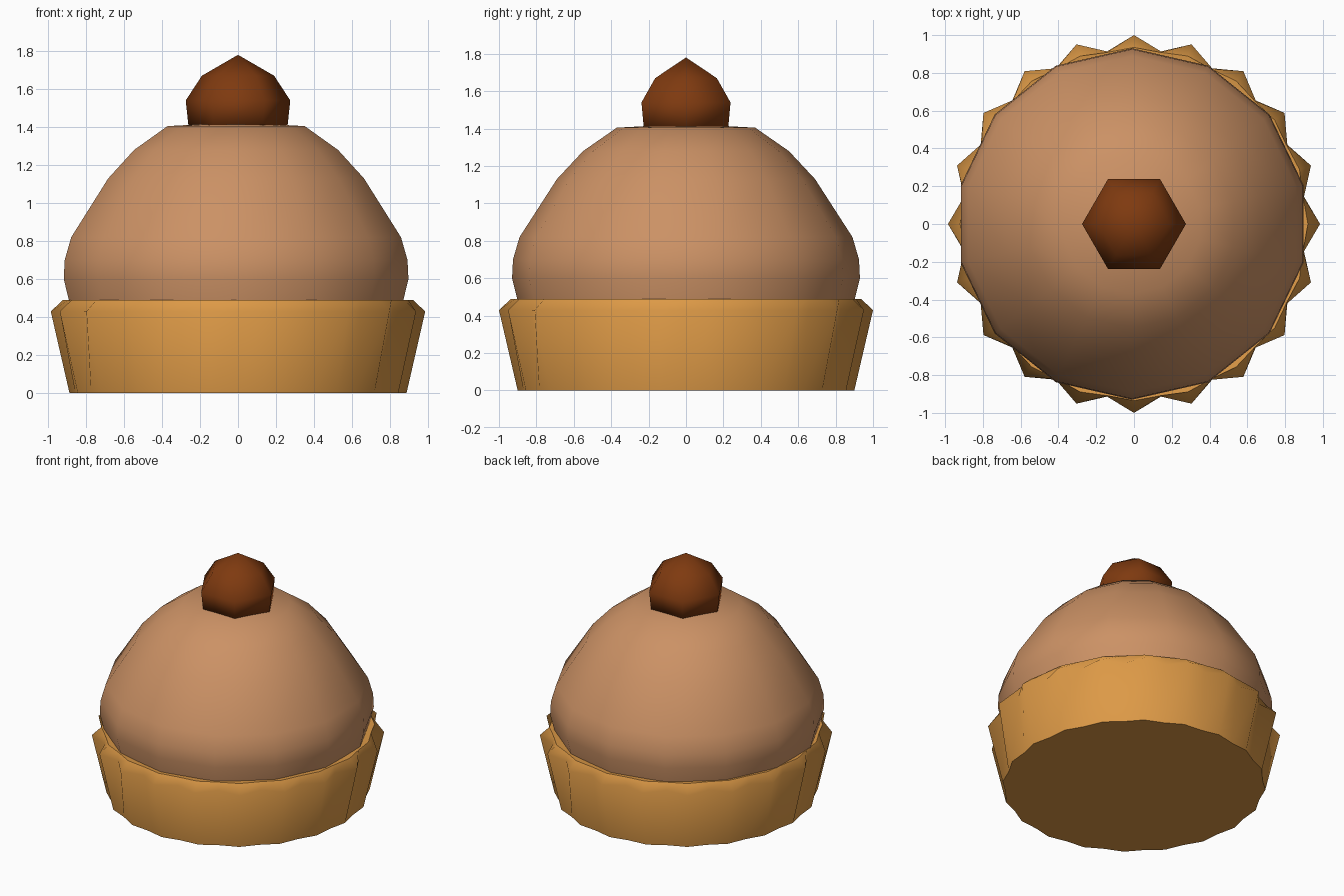
import bpy
import bmesh
from math import cos, sin, pi, radians

cube = bpy.data.objects.get("Cube")
if cube:
    bpy.data.objects.remove(cube, do_unlink=True)


def material(name, rgb):
    mat = bpy.data.materials.new(name)
    mat.use_nodes = True
    mat.diffuse_color = (*rgb, 1)
    bsdf = mat.node_tree.nodes["Principled BSDF"]
    bsdf.inputs["Base Color"].default_value = (*rgb, 1)
    bsdf.inputs["Roughness"].default_value = 0.8
    return mat


def lathe(name, rings, sides, mat, smooth, start=0.0, apex=None):
    """Stack rings of (tip radius, notch radius, height), capped at both ends."""
    bm = bmesh.new()
    loops = []
    for tip, notch, z in rings:
        loop = []
        for i in range(sides):
            a = start + 2 * pi * i / sides
            r = notch if i % 2 else tip
            loop.append(bm.verts.new((r * cos(a), r * sin(a), z)))
        loops.append(loop)
    for low, high in zip(loops, loops[1:]):
        for i in range(sides):
            j = (i + 1) % sides
            bm.faces.new((low[i], low[j], high[j], high[i]))
    bm.faces.new(loops[0][::-1])
    if apex is None:
        bm.faces.new(loops[-1])
    else:
        top = bm.verts.new((0, 0, apex))
        for i in range(sides):
            bm.faces.new((loops[-1][i], loops[-1][(i + 1) % sides], top))
    mesh = bpy.data.meshes.new(name)
    bm.to_mesh(mesh)
    bm.free()
    mesh.materials.append(mat)
    obj = bpy.data.objects.new(name, mesh)
    bpy.context.collection.objects.link(obj)
    bpy.ops.object.select_all(action="DESELECT")
    obj.select_set(True)
    bpy.context.view_layer.objects.active = obj
    bpy.ops.object.shade_smooth_by_angle(angle=radians(smooth))
    return obj


def plain(*profile):
    return [(r, r, z) for r, z in profile]


paper = material("golden paper", (0.72, 0.32, 0.062))
cake = material("light brown cake", (0.60, 0.285, 0.13))
nut = material("dark brown topping", (0.21, 0.042, 0.005))

# Pleated paper cup: outer tips alternate with shallow notches
wrapper = lathe("wrapper", [(0.90, 0.88, 0), (1.0, 0.925, 0.43),
                            (0.935, 0.92, 0.49), (0.84, 0.84, 0.48)],
                40, paper, 60)
wrapper.scale.x = 0.985

# Faceted cake dome with a nearly flat top
dome = lathe("cake_dome", plain((0.88, 0.40), (0.93, 0.60), (0.925, 0.70),
                                (0.89, 0.82), (0.69, 1.13), (0.55, 1.28),
                                (0.37, 1.405)),
             14, cake, 50, start=pi / 14, apex=1.425)
dome.location.x = -0.01

# Six-sided pointed topping
lathe("topping", plain((0.26, 1.40), (0.275, 1.54), (0.19, 1.67)),
      6, nut, 180, apex=1.78)
